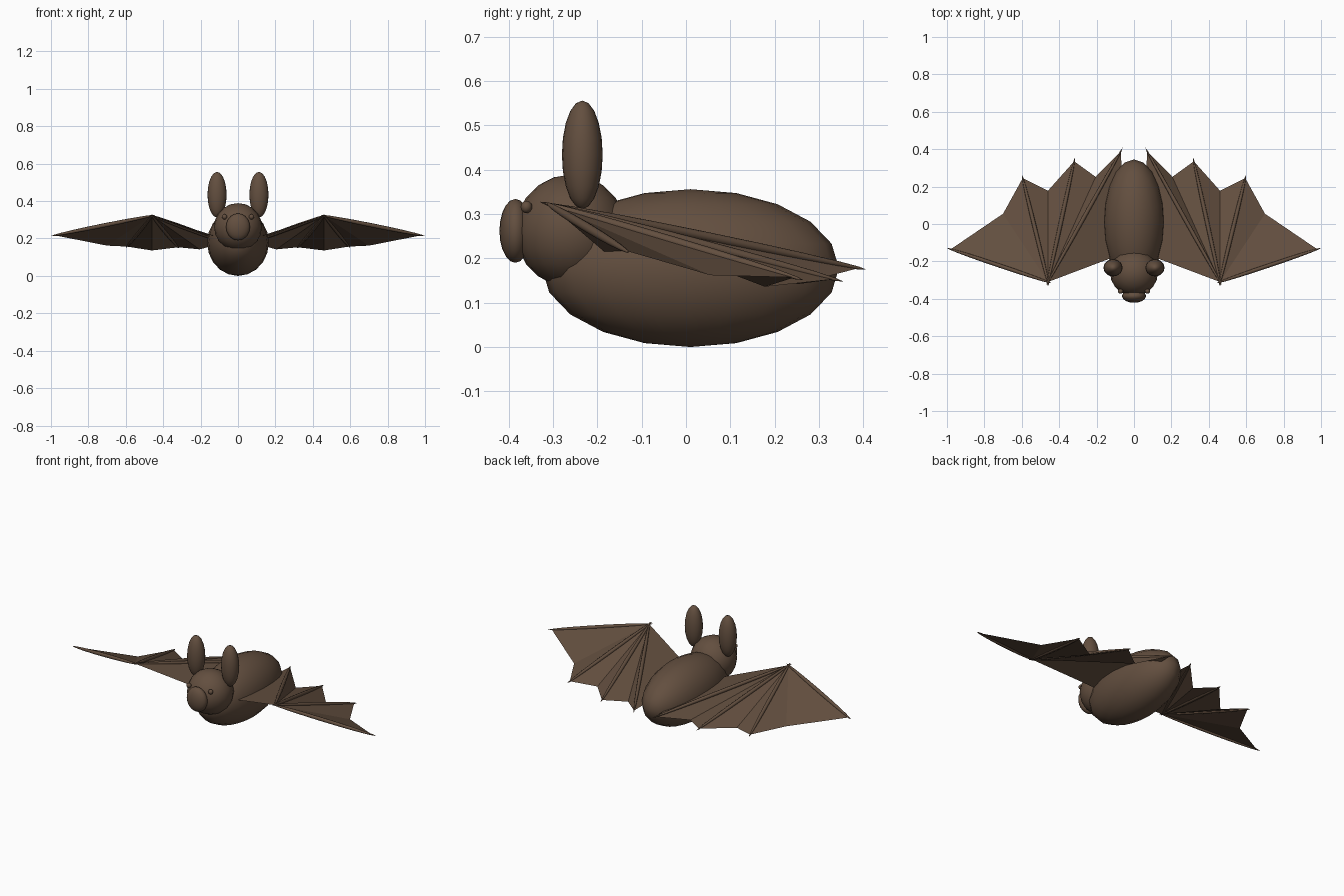
import bpy
import bmesh
from mathutils import Vector

cube = bpy.data.objects.get("Cube")
if cube:
    bpy.data.objects.remove(cube, do_unlink=True)

# One brown for the whole animal
brown = bpy.data.materials.new("brown_fur")
brown.use_nodes = True
colour = (0.125, 0.078, 0.050, 1.0)
brown.diffuse_color = colour
bsdf = brown.node_tree.nodes["Principled BSDF"]
bsdf.inputs["Base Color"].default_value = colour
bsdf.inputs["Roughness"].default_value = 0.8


def ellipsoid(name, centre, radii, segments=20, rings=10, axis=None):
    """Smooth sphere scaled to radii; its z is turned to the axis if given."""
    bpy.ops.mesh.primitive_uv_sphere_add(segments=segments, ring_count=rings, radius=1)
    ob = bpy.context.object
    ob.name = name
    ob.scale = radii
    ob.location = centre
    if axis:
        ob.rotation_euler = axis.to_track_quat('Z', 'Y').to_euler()
    ob.data.materials.append(brown)
    bpy.ops.object.shade_smooth()
    return ob


# Body, head and snout
ellipsoid("body", (0, 0.01, 0.178), (0.165, 0.335, 0.178))
ellipsoid("head", (0, -0.26, 0.262), (0.128, 0.125, 0.127))
ellipsoid("snout", (0, -0.385, 0.262), (0.064, 0.036, 0.072))

# Wing outline for one side: finger tips alternate with scallop notches
wrist = Vector((0.46, -0.31, 0.322))
shoulder = Vector((0.05, -0.155, 0.19))
outline = [Vector(p) for p in (
    (0.98, -0.135, 0.217), (0.70, 0.055, 0.162),
    (0.595, 0.245, 0.157), (0.46, 0.178, 0.136),
    (0.32, 0.335, 0.153), (0.205, 0.252, 0.142),
    (0.07, 0.39, 0.178))]

for side, sx in (("left", 1), ("right", -1)):
    flip = Vector((sx, 1, 1))
    ellipsoid(side + "_ear", (sx * 0.112, -0.234, 0.434), (0.051, 0.046, 0.122))
    ellipsoid(side + "_eye", (sx * 0.072, -0.36, 0.316), (0.014, 0.013, 0.014), 12, 8)

    # Membrane fans out from the wrist
    bm = bmesh.new()
    hub = bm.verts.new(wrist * flip)
    rim = [bm.verts.new(p * flip) for p in outline + [shoulder]]
    for a, b in zip(rim, rim[1:]):
        bm.faces.new((hub, a, b) if sx > 0 else (hub, b, a))
    mesh = bpy.data.meshes.new(side + "_wing_membrane")
    bm.to_mesh(mesh)
    bm.free()
    mesh.materials.append(brown)
    wing = bpy.data.objects.new(side + "_wing_membrane", mesh)
    bpy.context.collection.objects.link(wing)

    # Slender finger bones reach slightly past the wrist and the tips
    for i, tip in enumerate(outline[::2]):
        span = (tip - wrist) * flip
        middle = (tip + wrist) * flip / 2
        ellipsoid(f"{side}_finger_{i + 1}", middle,
                  (0.011, 0.011, span.length / 2 + 0.021), 8, 10, span)
